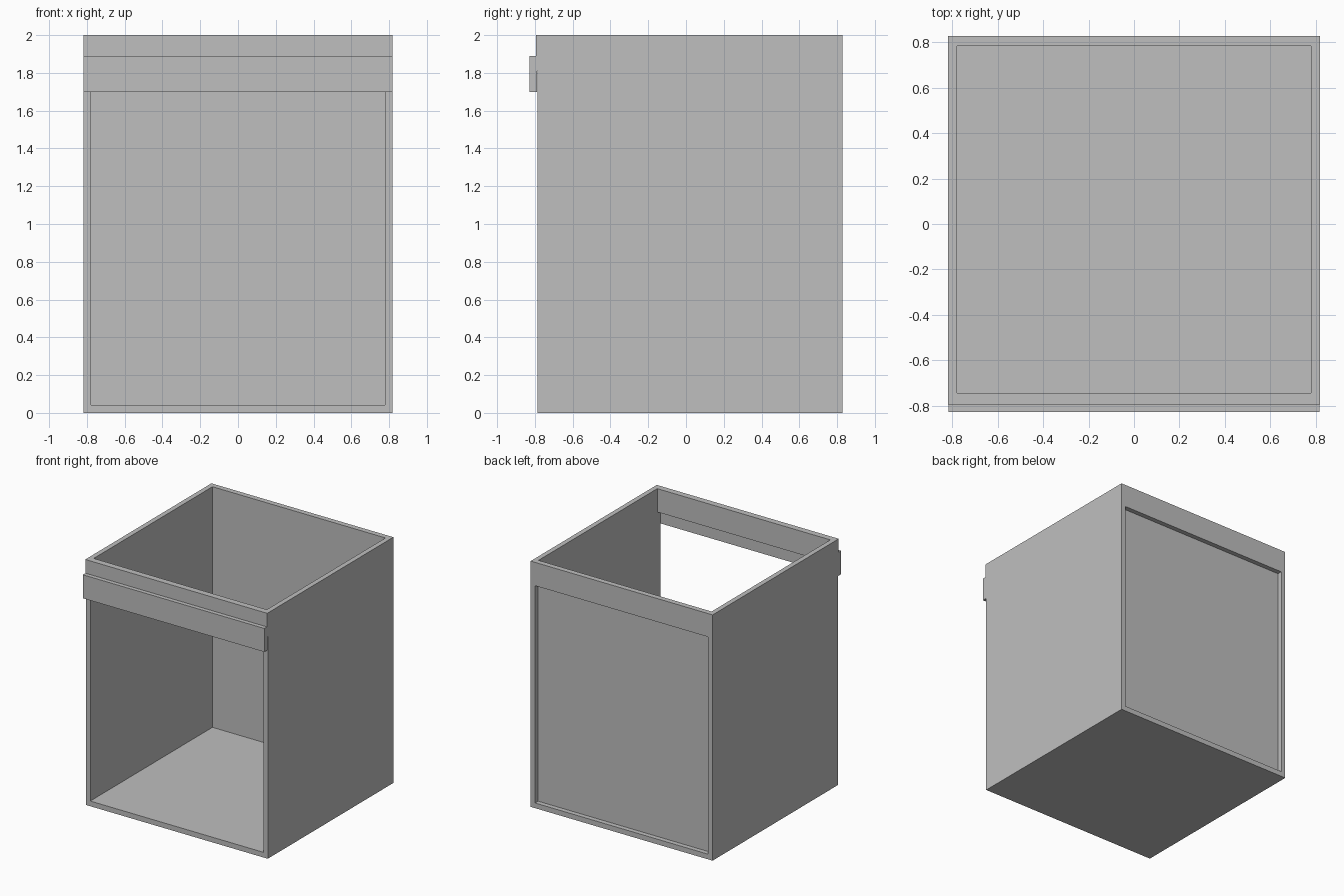
import bpy, bmesh

if "Cube" in bpy.data.objects:
    bpy.data.objects.remove(bpy.data.objects["Cube"])

grey = bpy.data.materials.new("cabinet grey")
grey.diffuse_color = (0.52, 0.52, 0.52, 1)
grey.use_nodes = True
grey.node_tree.nodes["Principled BSDF"].inputs["Base Color"].default_value = grey.diffuse_color

W, INNER = 0.819, 0.779            # outer and inner half widths
FRONT, BACK = -0.787, 0.828        # carcass depth
NOSE, RAIL_Z, FLOOR = -0.794, 1.81, 0.042
BACK_IN = 0.784                    # inside face of the back


def finish(name, bm):
    bmesh.ops.recalc_face_normals(bm, faces=bm.faces)
    me = bpy.data.meshes.new(name)
    bm.to_mesh(me)
    bm.free()
    me.materials.append(grey)
    ob = bpy.data.objects.new(name, me)
    bpy.context.collection.objects.link(ob)
    return ob


def prism(name, profile, x0, x1):
    """Extrude a (y, z) profile along x."""
    bm = bmesh.new()
    face = bm.faces.new([bm.verts.new((x0, y, z)) for y, z in profile])
    ext = bmesh.ops.extrude_face_region(bm, geom=[face])
    verts = [v for v in ext["geom"] if isinstance(v, bmesh.types.BMVert)]
    bmesh.ops.translate(bm, verts=verts, vec=(x1 - x0, 0, 0))
    return finish(name, bm)


def board(name, half_w, y0, y1, z0, z1):
    return prism(name, [(y0, z0), (y1, z0), (y1, z1), (y0, z1)], -half_w, half_w)


# Side panels, slightly proud at the front where the top rail sits
side = [(FRONT, 0), (BACK, 0), (BACK, 2), (NOSE, 2), (NOSE, RAIL_Z), (FRONT, RAIL_Z)]
for name, s in (("left_side", -1), ("right_side", 1)):
    prism(name, side, s * INNER, s * W)

# Boards between the sides
board("floor_panel", INNER, FRONT, BACK, 0, FLOOR)
board("front_top_rail", INNER, NOSE, -0.743, RAIL_Z, 2)
board("back_top_rail", INNER, BACK_IN, BACK, RAIL_Z, 2)
board("recessed_back_panel", INNER, BACK_IN, BACK_IN + 0.005, FLOOR, RAIL_Z)

# Bar across the front, hanging below the top rail
board("front_bar", 0.817, -0.828, -0.790, 1.698, 1.889)
